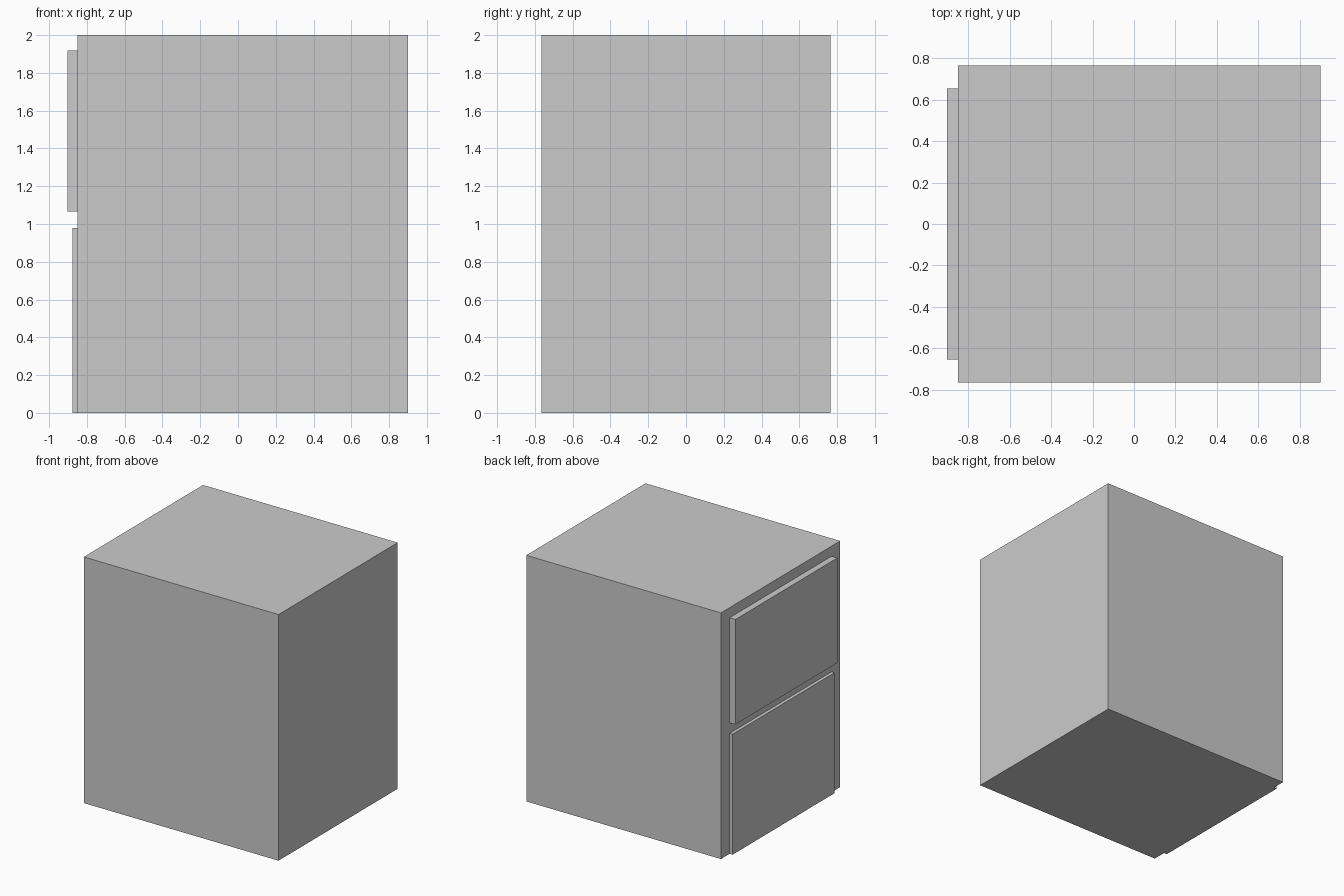
import bpy

if "Cube" in bpy.data.objects:
    bpy.data.objects.remove(bpy.data.objects["Cube"])


def box(name, x, y, z):
    """Box from (min, max) ranges on each axis."""
    ranges = (x, y, z)
    bpy.ops.mesh.primitive_cube_add(size=1, location=[(a + b) / 2 for a, b in ranges])
    ob = bpy.context.object
    ob.name = name
    ob.scale = [b - a for a, b in ranges]
    bpy.ops.object.transform_apply(location=False, rotation=False, scale=True)
    return ob


FACE_X = -0.85      # side of the cabinet that carries the drawers
PANEL_Y = (-0.655, 0.655)

# Cabinet body
box("cabinet_body", (FACE_X, 0.90), (-0.765, 0.765), (0, 2))

# Drawer fronts, the upper one standing further out
for name, depth, z in (("upper_drawer_front", 0.052, (1.065, 1.918)),
                       ("lower_drawer_front", 0.027, (0, 0.979))):
    box(name, (FACE_X - depth, FACE_X), PANEL_Y, z)
